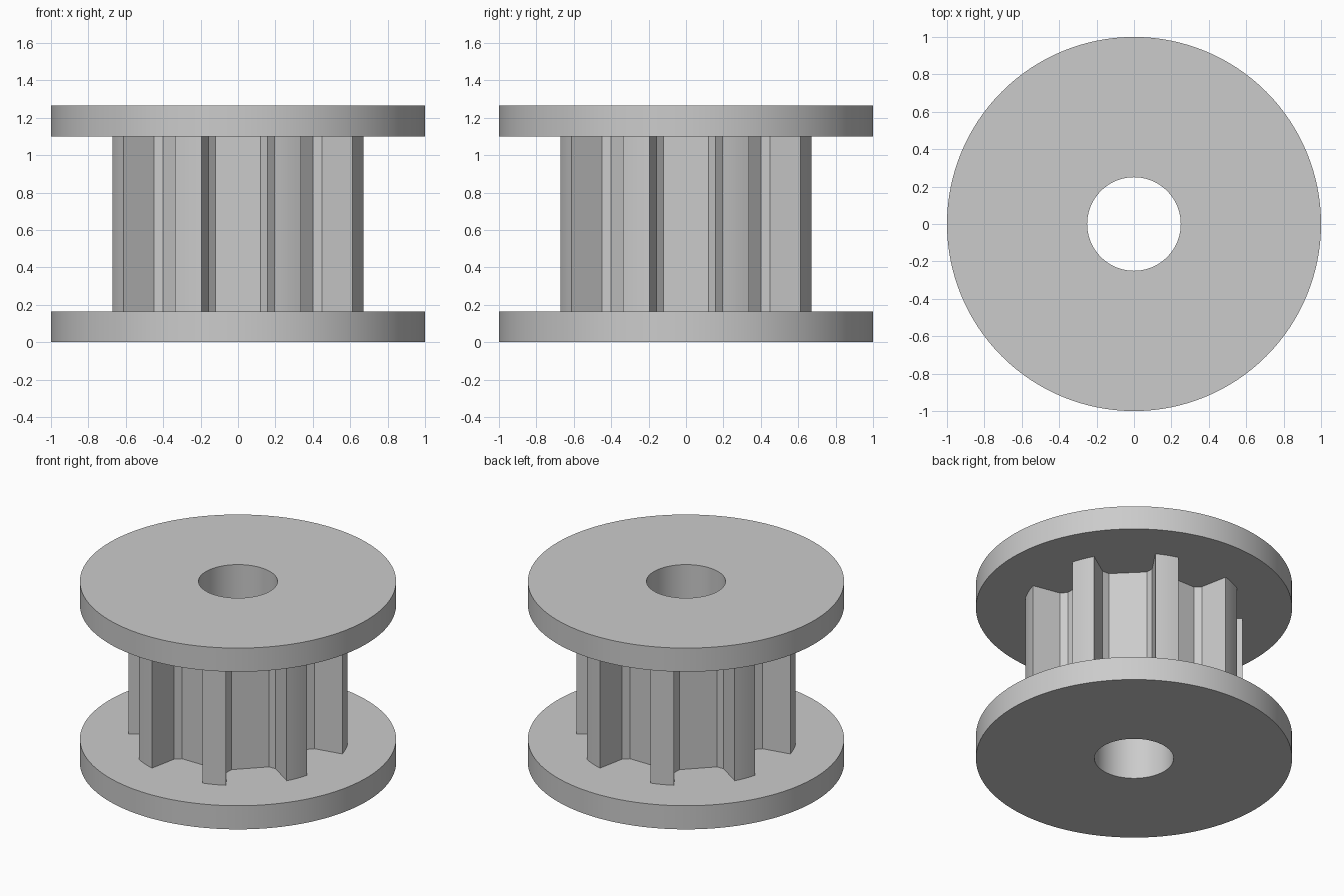
import bpy
import bmesh
from math import sin, cos, pi, radians

default = bpy.data.objects.get("Cube")
if default:
    bpy.data.objects.remove(default, do_unlink=True)

HEIGHT, FLANGE = 1.265, 0.165
BORE, RIM, TIP = 0.25, 1.0, 0.698
TEETH = 8

grey = bpy.data.materials.new("plain grey")
grey.use_nodes = True
colour = (0.6, 0.6, 0.6, 1)
grey.diffuse_color = colour
grey.node_tree.nodes["Principled BSDF"].inputs["Base Color"].default_value = colour


def circle(radius, count=128):
    return [(radius * cos(2 * pi * i / count), radius * sin(2 * pi * i / count))
            for i in range(count)]


def wall(bm, outline, z0, z1):
    """Upright wall along a closed outline; returns its lower and upper loops."""
    low = [bm.verts.new((x, y, z0)) for x, y in outline]
    high = [bm.verts.new((x, y, z1)) for x, y in outline]
    strip(bm, low, high)
    return low, high


def strip(bm, a, b):
    for i in range(len(a)):
        j = (i + 1) % len(a)
        bm.faces.new((a[i], a[j], b[j], b[i]))


def finish(name, bm):
    bmesh.ops.recalc_face_normals(bm, faces=bm.faces)
    mesh = bpy.data.meshes.new(name)
    bm.to_mesh(mesh)
    bm.free()
    mesh.materials.append(grey)
    obj = bpy.data.objects.new(name, mesh)
    bpy.context.collection.objects.link(obj)
    bpy.ops.object.select_all(action='DESELECT')
    obj.select_set(True)
    bpy.context.view_layer.objects.active = obj
    bpy.ops.object.shade_smooth_by_angle(angle=radians(20))


# Flanges: flat discs with a round bore
def flange(name, z0, z1):
    bm = bmesh.new()
    outer = wall(bm, circle(RIM), z0, z1)
    inner = wall(bm, circle(BORE), z0, z1)
    for a, b in zip(outer, inner):
        strip(bm, a, b)
    finish(name, bm)


flange("lower_flange", 0, FLANGE)
flange("upper_flange", HEIGHT - FLANGE, HEIGHT)


# Toothed drum: chamfered flat valleys between rounded tooth tips
def tooth_outline():
    valley = [(0.48, -0.157), (0.446, -0.12), (0.446, 0.12), (0.48, 0.157)]
    start, end, steps = radians(16.2), radians(28.8), 5
    tip = [start + (end - start) * i / steps for i in range(steps + 1)]
    unit = valley + [(TIP * cos(a), TIP * sin(a)) for a in tip]
    points = []
    for k in range(TEETH):
        c, s = cos(2 * pi * k / TEETH), sin(2 * pi * k / TEETH)
        points += [(x * c - y * s, x * s + y * c) for x, y in unit]
    return points


bm = bmesh.new()
wall(bm, tooth_outline(), FLANGE, HEIGHT - FLANGE)
finish("toothed_drum", bm)

# Bore lining through the drum, facing the axis
bm = bmesh.new()
wall(bm, circle(BORE), FLANGE, HEIGHT - FLANGE)
bmesh.ops.recalc_face_normals(bm, faces=bm.faces)
finish("bore_lining", bm)
lining = bpy.data.objects["bore_lining"].data
lining.flip_normals()
